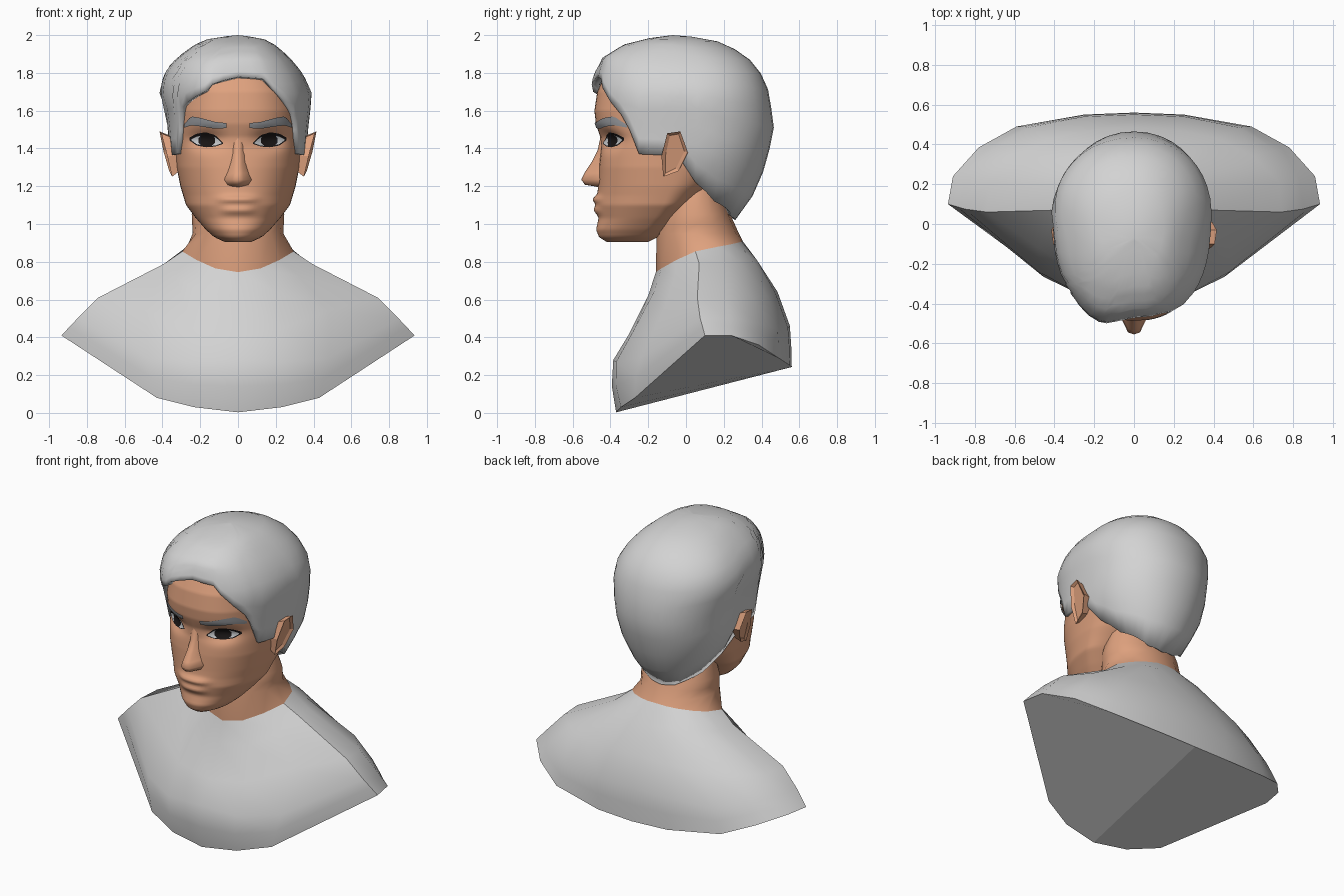
import bpy, bmesh
from math import sin, cos, exp, radians, pi

if "Cube" in bpy.data.objects:
    bpy.data.objects.remove(bpy.data.objects["Cube"])


def material(name, color):
    mat = bpy.data.materials.new(name)
    mat.use_nodes = True
    mat.diffuse_color = (*color, 1)
    mat.node_tree.nodes["Principled BSDF"].inputs["Base Color"].default_value = (*color, 1)
    return mat


grey = material("light_grey", (0.65, 0.65, 0.65))
skin = material("skin", (0.74, 0.36, 0.21))
brow_grey = material("brow_grey", (0.32, 0.33, 0.35))
eye_white = material("eye_white", (0.6, 0.62, 0.64))
black = material("black", (0.01, 0.008, 0.008))


def finish(name, bm, mat, angle=40):
    bmesh.ops.remove_doubles(bm, verts=bm.verts, dist=0.0005)
    bmesh.ops.recalc_face_normals(bm, faces=bm.faces)
    mesh = bpy.data.meshes.new(name)
    bm.to_mesh(mesh)
    bm.free()
    mesh.materials.append(mat)
    obj = bpy.data.objects.new(name, mesh)
    bpy.context.collection.objects.link(obj)
    bpy.ops.object.select_all(action="DESELECT")
    obj.select_set(True)
    bpy.context.view_layer.objects.active = obj
    bpy.ops.object.shade_smooth_by_angle(angle=radians(angle))
    return obj


def loft(loops, closed=True, cap_start=False, cap_end=False):
    """Skin a list of equally long point loops."""
    bm = bmesh.new()
    rows = [[bm.verts.new(p) for p in loop] for loop in loops]
    count = len(rows[0])
    for a, b in zip(rows, rows[1:]):
        for i in range(count if closed else count - 1):
            j = (i + 1) % count
            bm.faces.new((a[i], a[j], b[j], b[i]))
    if cap_start:
        bm.faces.new(rows[0])
    if cap_end:
        bm.faces.new(rows[-1])
    return bm


def interp(table, key):
    """Linear lookup in a table sorted by its first column."""
    key = min(max(key, table[0][0]), table[-1][0])
    for a, b in zip(table, table[1:]):
        if key <= b[0]:
            t = (key - a[0]) / (b[0] - a[0])
            return [p + (q - p) * t for p, q in zip(a[1:], b[1:])]


def ring_point(table, z, angle, n):
    """Point on a superellipse section; angle 0 is the front, positive turns to +x."""
    front, mid, back, width = interp(table, z)
    s, c = sin(angle), cos(angle)
    x = width * abs(s) ** (2 / n) * (1 if s >= 0 else -1)
    reach = abs(c) ** (2 / n)
    return x, mid + ((front - mid) if c > 0 else (back - mid)) * reach, z


def full(half):
    return half + [(-x, y, z) for x, y, z in reversed(half[1:-1])]


# Shirt: half loops from front centre round the shoulder to back centre
collar = [(0, -.16, .745), (.12, -.13, .765), (.22, -.05, .81), (.295, .05, .855),
          (.27, .17, .88), (.215, .225, .89), (.14, .27, .9), (.07, .295, .907), (0, .3, .91)]
upper_chest = [(0, -.2, .62), (.2, -.17, .64), (.33, -.06, .72), (.39, .07, .79),
               (.38, .19, .79), (.3, .28, .805), (.2, .345, .82), (.1, .375, .81), (0, .38, .8)]
chest = [(0, -.3, .42), (.24, -.27, .45), (.48, -.12, .54), (.74, .06, .61),
         (.73, .21, .61), (.6, .34, .62), (.42, .43, .62), (.2, .475, .63), (0, .485, .64)]
lower_chest = [(0, -.385, .28), (.24, -.37, .27), (.48, -.24, .29), (.85, .075, .5),
               (.83, .23, .5), (.71, .37, .48), (.53, .485, .44), (.25, .54, .45), (0, .55, .46)]
rim = [(0, -.37, .003), (.23, -.345, .03), (.43, -.27, .08), (.935, .1, .41),
       (.91, .24, .41), (.78, .385, .36), (.59, .49, .29), (.25, .55, .25), (0, .56, .243)]
hem = [((a[0] + b[0]) / 2, (a[1] + b[1]) * (.52 if a[1] < 0 else .502), (a[2] + b[2]) / 2)
       for a, b in zip(lower_chest, rim)]
finish("shirt", loft([full(h) for h in (collar, upper_chest, chest, lower_chest, hem, rim)]),
       grey, 35)

# Underside: one flat panel per half, meeting along the middle
bm = bmesh.new()
for side in (1, -1):
    bm.faces.new([bm.verts.new((side * x, y, z)) for x, y, z in rim])
finish("shirt_base", bm, grey, 5)

# Neck grows out of the collar into the skull
NECK = [(.95, -.155, .06, .28, .24), (1.05, -.14, .06, .235, .245), (1.2, -.1, .05, .18, .2)]
neck_loops = [full(collar)]
for z in (.95, 1.0, 1.05, 1.2):
    neck_loops.append([ring_point(NECK, z, k * pi / 8, 2.1) for k in range(16)])
finish("neck", loft(neck_loops), skin, 60)

# Head sections: height, front, widest depth, back, half width
HEAD = [(.905, -.42, -.28, -.2, .07), (.93, -.46, -.26, -.15, .125),
        (.97, -.476, -.22, -.1, .17), (1.03, -.463, -.17, -.04, .222),
        (1.1, -.475, -.12, .03, .275), (1.2, -.465, -.08, .15, .305),
        (1.3, -.46, -.05, .25, .325), (1.4, -.45, 0, .3, .335),
        (1.46, -.455, 0, .33, .335), (1.53, -.477, 0, .34, .335),
        (1.6, -.485, 0, .35, .335), (1.7, -.47, 0, .35, .32),
        (1.8, -.425, 0, .33, .27), (1.9, -.3, 0, .25, .18)]


def squareness(z):
    return 2.1 + 0.4 * min(max((z - 1.15) / 0.25, 0), 1)


def relief(x, z):
    """Eye sockets pushed in, lips pushed out."""
    socket = .048 * exp(-((abs(x) - .17) / .085) ** 2 - ((z - 1.445) / .05) ** 2)
    upper_lip = exp(-(x / .1) ** 4 - ((z - 1.13) / .02) ** 2)
    lower_lip = exp(-(x / .085) ** 4 - ((z - 1.073) / .022) ** 2)
    return socket - .022 * upper_lip - .018 * lower_lip


def face_y(x, z):
    front, mid, _, width = interp(HEAD, z)
    n = squareness(z)
    return mid + (front - mid) * max(1 - (abs(x) / width) ** n, 0) ** (1 / n) + relief(x, z)


head_loops = []
for i in range(101):
    z = .905 + i * (1.9 - .905) / 100
    loop = []
    for k in range(80):
        angle = k * pi / 40
        x, y, z = ring_point(HEAD, z, angle, squareness(z))
        loop.append((x, y + (relief(x, z) if cos(angle) > 0 else 0), z))
    head_loops.append(loop)
finish("head", loft(head_loops, True, True, True), skin, 50)

# Nose: height, ridge depth, ridge half width, base half width
nose_loops = []
for z, tip, ridge, base in [(1.195, -.46, .012, .035), (1.208, -.535, .024, .07),
                            (1.235, -.555, .03, .085), (1.27, -.538, .027, .068),
                            (1.33, -.498, .022, .048), (1.39, -.468, .02, .04),
                            (1.46, -.453, .02, .036)]:
    nose_loops.append([(0, tip, z), (ridge, tip + .01, z), (base, -.43, z),
                       (-base, -.43, z), (-ridge, tip + .01, z)])
finish("nose", loft(nose_loops, True, True, True), skin, 75)


# Eyes and brows: thin plates following the face, keyed by x, lower z, upper z
def face_plate(name, keys, offset, mat, side):
    loops = []
    for i in range(17):
        x = keys[0][0] + (keys[-1][0] - keys[0][0]) * i / 16
        low, high = interp(keys, x)
        heights = [low + (high - low) * j / 4 for j in range(5)]
        loops.append([(side * x, face_y(x, z) - offset, z) for z in heights])
    obj = finish(name, loft(loops, False), mat)
    if obj.data.polygons[30].normal.y > 0:
        obj.data.flip_normals()


EYE = [(.088, 1.427, 1.432), (.12, 1.415, 1.46), (.17, 1.412, 1.473),
       (.22, 1.423, 1.462), (.246, 1.443, 1.449)]
IRIS = [(.122, 1.43, 1.455), (.138, 1.414, 1.474), (.192, 1.412, 1.474), (.208, 1.43, 1.455)]
LASHES = [(.08, 1.424, 1.432), (.12, 1.41, 1.47), (.17, 1.406, 1.486),
          (.22, 1.416, 1.478), (.257, 1.443, 1.457)]
BROW = [(.06, 1.508, 1.534), (.12, 1.504, 1.54), (.2, 1.517, 1.562),
        (.25, 1.522, 1.57), (.285, 1.51, 1.527)]
EAR = [(-.1, 1.48), (-.03, 1.49), (.01, 1.38), (-.04, 1.28), (-.12, 1.25), (-.13, 1.36)]
for side, label in ((1, "left"), (-1, "right")):
    face_plate(label + "_lashes", LASHES, .005, black, side)
    face_plate(label + "_eye", EYE, .0075, eye_white, side)
    face_plate(label + "_iris", IRIS, .0095, black, side)
    face_plate(label + "_brow", BROW, .009, brow_grey, side)

    # Ear: flared six-sided block with a hollowed outer face
    inner = [(side * .3, y, 1.36 + (z - 1.36) * .65) for y, z in EAR]
    outer = [(side * (.355 + .24 * (z - 1.25) + .1 * (y + .06)), y, z) for y, z in EAR]
    bm = loft([inner, outer], True, True, True)
    bmesh.ops.recalc_face_normals(bm, faces=bm.faces)
    bm.faces.ensure_lookup_table()
    bmesh.ops.inset_region(bm, faces=[bm.faces[-1]], thickness=.02, depth=-.012)
    finish(label + "_ear", bm, skin, 20)

# Hair: sections as for the head, with a hairline height for each angle
HAIR = [(1.02, -.4, .05, .26, .17), (1.1, -.42, .05, .33, .23), (1.25, -.45, .05, .4, .31),
        (1.36, -.47, .05, .435, .36), (1.51, -.48, .06, .465, .372),
        (1.7, -.483, .06, .44, .395), (1.8, -.465, .04, .395, .35),
        (1.88, -.44, .01, .33, .285), (1.95, -.33, -.03, .22, .2),
        (1.985, -.19, -.06, .11, .13), (2.0, -.07, -.07, -.07, 0)]
NAPE = [(53, 1.5), (60, 1.37), (74, 1.365), (84, 1.35), (90, 1.22), (109, 1.12),
        (150, 1.035), (180, 1.02)]
LEFT_LINE = [(0, 1.78), (18, 1.77), (24, 1.72), (46, 1.58)] + NAPE
RIGHT_LINE = [(15, 1.74), (20, 1.7), (46, 1.62)] + NAPE
hairline = [(-a, z) for a, z in reversed(RIGHT_LINE)] + LEFT_LINE

columns = []
for (a, za), (b, zb) in zip(hairline, hairline[1:]):
    steps = max(1, round((b - a) / 9))
    columns += [(a + (b - a) * i / steps, za + (zb - za) * i / steps) for i in range(steps)]
columns.append(hairline[-1])

hair_loops = []
for row in range(13):
    rise = sin(row / 12 * pi / 2)
    loop = []
    for angle, edge in columns:
        height = edge + (2 - edge) * rise
        x, y, z = ring_point(HAIR, height, radians(angle), 2.5 if abs(angle) < 90 else 2.1)
        # fuller on the swept side
        x *= 1 + (.14 if x < 0 else -.03) * min(max((z - 1.6) / .25, 0), 1)
        if abs(angle) < 90:  # swept fringe
            y -= .045 * exp(-((x + .18) / .11) ** 2 - ((z - 1.76) / .12) ** 2)
        loop.append((x, y, z))
    hair_loops.append(loop)
bm = loft(hair_loops, False)
bmesh.ops.dissolve_degenerate(bm, dist=.0005, edges=bm.edges)
hair = finish("hair", bm, grey, 45)
shell = hair.modifiers.new("thickness", "SOLIDIFY")
shell.thickness = .04
shell.offset = -1
